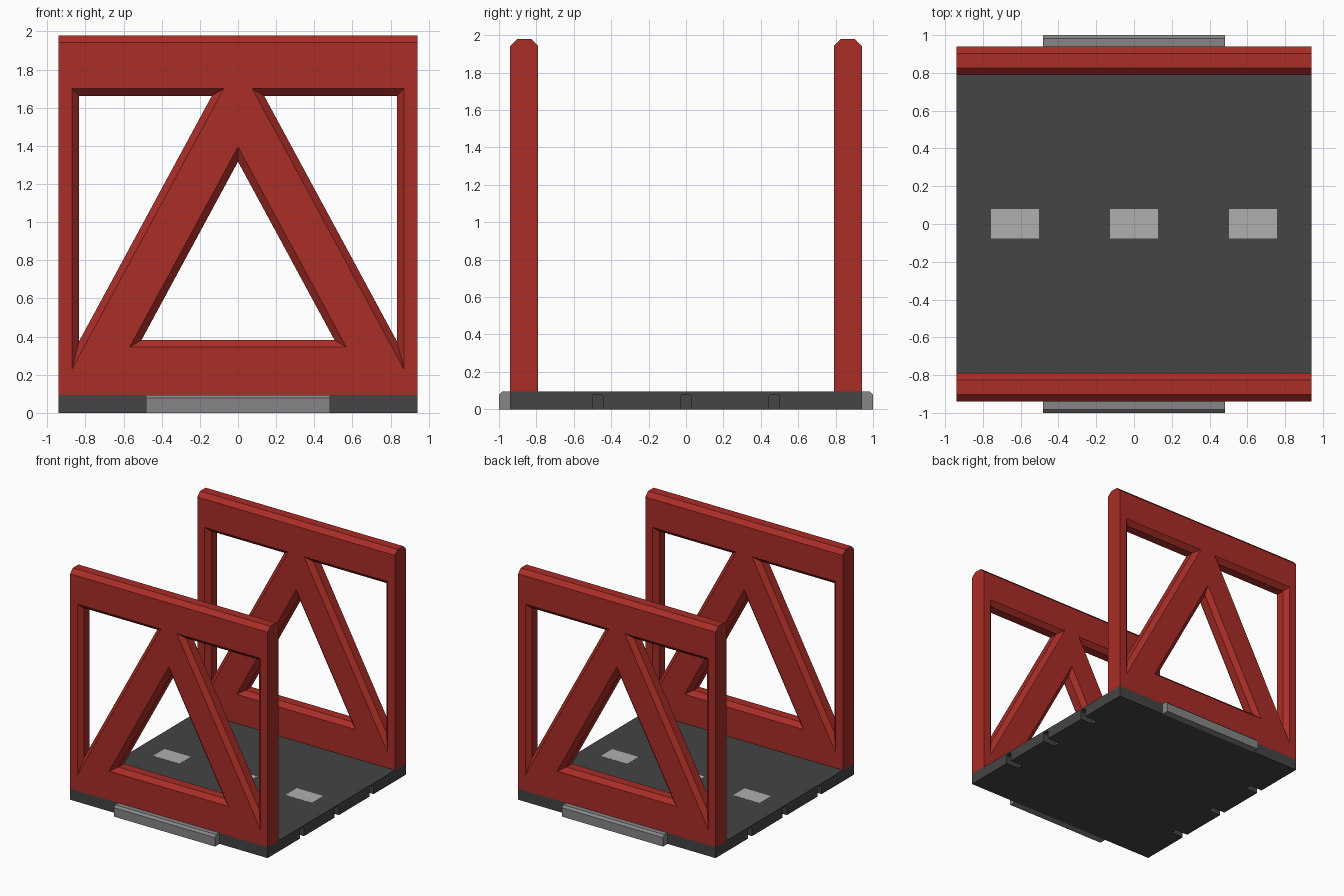
import bpy, bmesh
from mathutils import Vector

if "Cube" in bpy.data.objects:
    bpy.data.objects.remove(bpy.data.objects["Cube"])

CH = 0.037      # chamfer size on rails
DECK = 0.095    # deck height
W = 0.94        # half width of deck


def material(name, rgb):
    m = bpy.data.materials.new(name)
    m.diffuse_color = (*rgb, 1)
    m.use_nodes = True
    m.node_tree.nodes["Principled BSDF"].inputs["Base Color"].default_value = m.diffuse_color
    return m


RED = material("red", (0.40, 0.026, 0.02))
DARK = material("dark_grey", (0.058, 0.058, 0.058))
MID = material("mid_grey", (0.24, 0.24, 0.24))
LIGHT = material("light_grey", (0.43, 0.43, 0.43))


def finish(name, bm, mat=None):
    bmesh.ops.recalc_face_normals(bm, faces=bm.faces)
    me = bpy.data.meshes.new(name)
    bm.to_mesh(me)
    bm.free()
    ob = bpy.data.objects.new(name, me)
    bpy.context.collection.objects.link(ob)
    if mat:
        me.materials.append(mat)
    return ob


def extrude_x(name, profile, x0, x1, mat=None):
    """Extrude a (y, z) profile along x."""
    bm = bmesh.new()
    a = [bm.verts.new((x0, y, z)) for y, z in profile]
    b = [bm.verts.new((x1, y, z)) for y, z in profile]
    bm.faces.new(a)
    bm.faces.new(b[::-1])
    n = len(a)
    for i in range(n):
        bm.faces.new((a[i], a[(i + 1) % n], b[(i + 1) % n], b[i]))
    return finish(name, bm, mat)


def inset(tri, d):
    """Shrink a triangle inwards by distance d."""
    p = [Vector(c) for c in tri]
    s = [(p[(i + 1) % 3] - p[(i + 2) % 3]).length for i in range(3)]
    per = sum(s)
    centre = (p[0] * s[0] + p[1] * s[1] + p[2] * s[2]) / per
    e1, e2 = p[1] - p[0], p[2] - p[0]
    r = abs(e1.x * e2.y - e1.y * e2.x) / per
    return [centre + (c - centre) * (r - d) / r for c in p]


def rail(name, y0, y1):
    """Truss panel: chamfered outer border and three chamfered holes."""
    side = [(-0.87, 1.70), (-0.075, 1.70), (-0.87, 0.23)]
    holes = [side, [(-x, z) for x, z in side],
             [(-0.568, 0.345), (0.568, 0.345), (0, 1.395)]]

    def border(top):
        return [(-W, DECK), (W, DECK), (W, top), (-W, top)]

    low, high = border(1.98 - CH), border(1.98)
    stacks = [[low, high, high, low]]
    for h in holes:
        small = inset(h, CH)
        stacks.append([h, small, small, h])

    bm = bmesh.new()
    front, back = [], []
    for stack in stacks:
        loops = [[bm.verts.new((p[0], y, p[1])) for p in loop]
                 for loop, y in zip(stack, (y0, y0 + CH, y1 - CH, y1))]
        n = len(loops[0])
        for a, b in zip(loops, loops[1:]):
            for i in range(n):
                j = (i + 1) % n
                bm.faces.new((a[i], a[j], b[j], b[i]))
        for loop, store in ((loops[0], front), (loops[-1], back)):
            store += [bm.edges.get((loop[i], loop[(i + 1) % n])) for i in range(n)]
    for edges, ny in ((front, -1), (back, 1)):
        bmesh.ops.triangle_fill(bm, use_beauty=True, edges=edges, normal=(0, ny, 0))
    # merge the doubled vertices where the chamfer does not move the border
    bmesh.ops.dissolve_limit(bm, angle_limit=0.001, verts=bm.verts, edges=bm.edges)
    return finish(name, bm, RED)


# deck slab with three connector notches in each end
deck = extrude_x("deck", [(-W, 0), (W, 0), (W, DECK), (-W, DECK)], -W, W, DARK)
for s in (-1, 1):
    for y in (-0.473, 0, 0.473):
        prof = [(y - 0.028, -0.05), (y + 0.028, -0.05), (y + 0.028, 0.072),
                (y + 0.02, 0.08), (y - 0.02, 0.08), (y - 0.028, 0.072)]
        cut = extrude_x("notch_cutter", prof, *sorted((s * 0.82, s * 1.0)))
        cut.hide_render = True
        mod = deck.modifiers.new("notch", 'BOOLEAN')
        mod.operation = 'DIFFERENCE'
        mod.solver = 'EXACT'
        mod.object = cut
        bpy.context.view_layer.objects.active = deck
        bpy.ops.object.modifier_apply(modifier=mod.name)
        bpy.data.objects.remove(cut)

# truss rails
rail("front_rail", -0.94, -0.79)
rail("back_rail", 0.79, 0.94)

# side ledges with a chamfered outer edge
for name, s in (("front_ledge", -1), ("back_ledge", 1)):
    extrude_x(name, [(s * W, 0), (s * 1.0, 0), (s * 1.0, 0.077),
                     (s * 0.982, DECK), (s * W, DECK)], -0.482, 0.482, MID)

# lane markings
for i, x in enumerate((-0.63, 0, 0.63)):
    extrude_x(f"lane_marking_{i + 1}",
              [(-0.076, DECK - 0.004), (0.08, DECK - 0.004), (0.08, DECK + 0.001),
               (-0.076, DECK + 0.001)], x - 0.126, x + 0.126, LIGHT)
